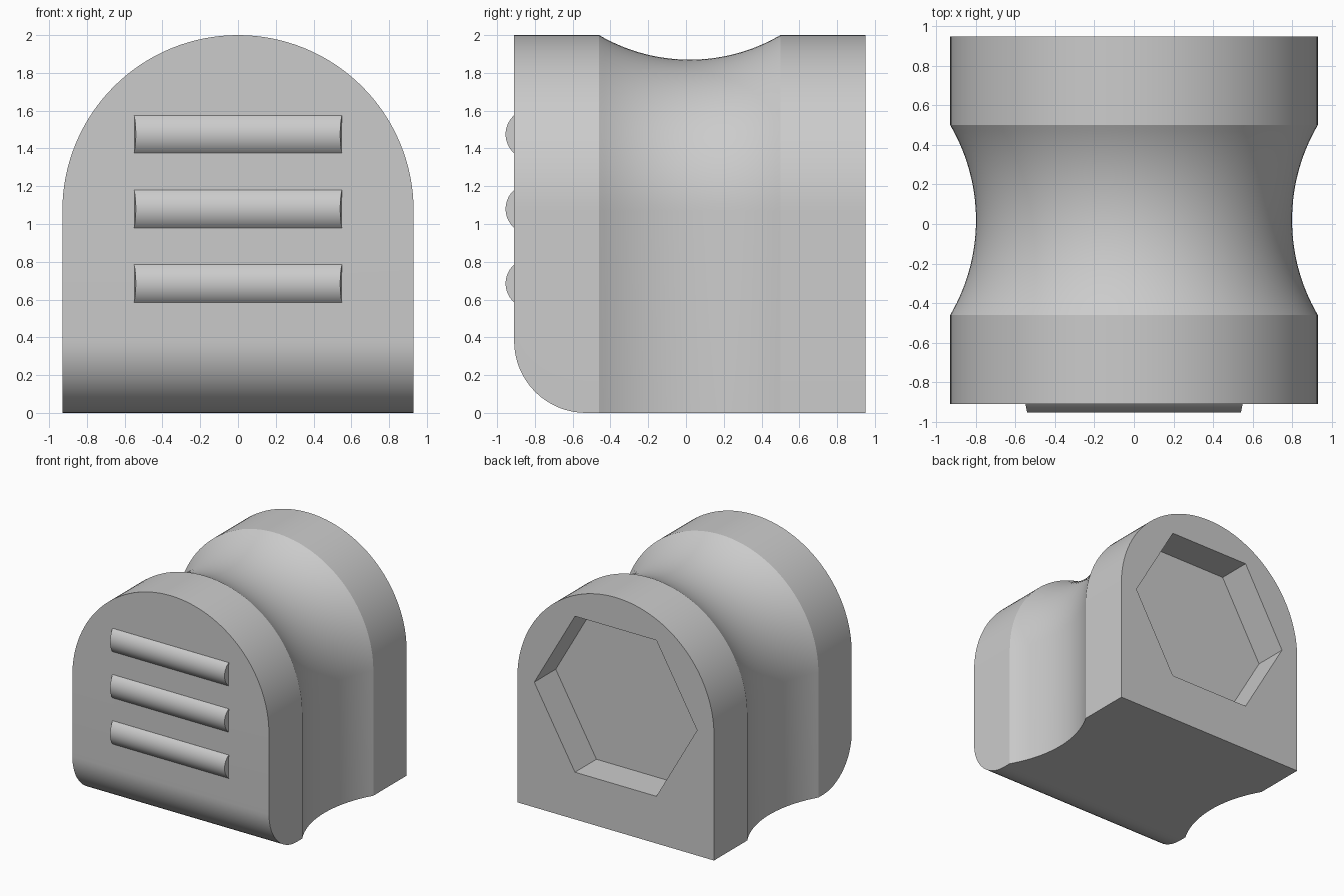
import bpy, bmesh
from math import sin, cos, pi, sqrt, radians

cube = bpy.data.objects.get("Cube")
if cube:
    bpy.data.objects.remove(cube)

HALF, AXIS = 0.93, 1.07            # half width, height of the arch centre
FRONT, BACK = -0.91, 0.95
FILLET = 0.38
WAIST_Y, WAIST_HALF, WAIST_DEPTH = 0.02, 0.48, 0.13
WAIST_R = (WAIST_HALF**2 + WAIST_DEPTH**2) / (2 * WAIST_DEPTH)

grey = bpy.data.materials.new("plain grey")
grey.use_nodes = True
colour = (0.6, 0.6, 0.6, 1)
grey.diffuse_color = colour
grey.node_tree.nodes["Principled BSDF"].inputs["Base Color"].default_value = colour


def loft(name, rings):
    """Skin closed rings of points and cap both ends."""
    bm = bmesh.new()
    loops = [[bm.verts.new(p) for p in ring] for ring in rings]
    n = len(loops[0])
    for a, b in zip(loops, loops[1:]):
        for i in range(n):
            j = (i + 1) % n
            bm.faces.new((a[i], a[j], b[j], b[i]))
    bm.faces.new(loops[0])
    bm.faces.new(loops[-1])
    bmesh.ops.recalc_face_normals(bm, faces=bm.faces)
    mesh = bpy.data.meshes.new(name)
    bm.to_mesh(mesh)
    bm.free()
    mesh.materials.append(grey)
    obj = bpy.data.objects.new(name, mesh)
    bpy.context.collection.objects.link(obj)
    return obj


def activate(obj):
    bpy.ops.object.select_all(action='DESELECT')
    obj.select_set(True)
    bpy.context.view_layer.objects.active = obj


def arch(y):
    """Arched outline at depth y, drawn in by the waist, raised by the fillet."""
    r, base = HALF, 0
    if abs(y - WAIST_Y) < WAIST_HALF:
        r -= WAIST_DEPTH - WAIST_R + sqrt(WAIST_R**2 - (y - WAIST_Y)**2)
    inner = FRONT + FILLET
    if y < inner:
        base = FILLET - sqrt(max(0, FILLET**2 - (y - inner)**2))
    curve = [(r * cos(pi * i / 64), y, AXIS + r * sin(pi * i / 64)) for i in range(65)]
    return [(r, y, base)] + curve + [(-r, y, base)]


# Body: rounded front foot, then the waist, then the straight back
stations = [FRONT + FILLET * (1 - cos(pi / 2 * i / 16)) for i in range(17)]
stations += [WAIST_Y + WAIST_HALF * (i / 16 - 1) for i in range(33)] + [BACK]
body = loft("body", [arch(y) for y in stations])

# Hexagonal pocket in the back
cutter = loft("pocket_cutter", [
    [(0.77 * cos(pi * i / 3), y, AXIS + 0.77 * sin(pi * i / 3)) for i in range(6)]
    for y in (BACK - 0.29, BACK + 0.1)])
cutter.hide_render = True
activate(body)
cut = body.modifiers.new("pocket", 'BOOLEAN')
cut.operation, cut.solver, cut.object = 'DIFFERENCE', 'EXACT', cutter
bpy.ops.object.modifier_apply(modifier=cut.name)
bpy.data.objects.remove(cutter)
bpy.ops.object.shade_smooth_by_angle(angle=radians(25))


# Three rounded bars on the front, ends leaning slightly inwards
def bar_ring(side, z):
    ring = []
    for i in range(17):
        t = 2 * i / 16 - 1
        bulge = sqrt(0.134**2 - (0.1 * t)**2) - 0.089
        ring.append((side * (0.55 - 0.2 * bulge), FRONT - bulge, z + 0.1 * t))
    return ring + [(side * 0.55, FRONT + 0.02, z + s * 0.1) for s in (1, -1)]


for part, z in (("upper", 1.475), ("middle", 1.08), ("lower", 0.685)):
    bar = loft(part + "_bar", [bar_ring(side, z) for side in (-1, 1)])
    activate(bar)
    bpy.ops.object.shade_smooth_by_angle(angle=radians(30))
